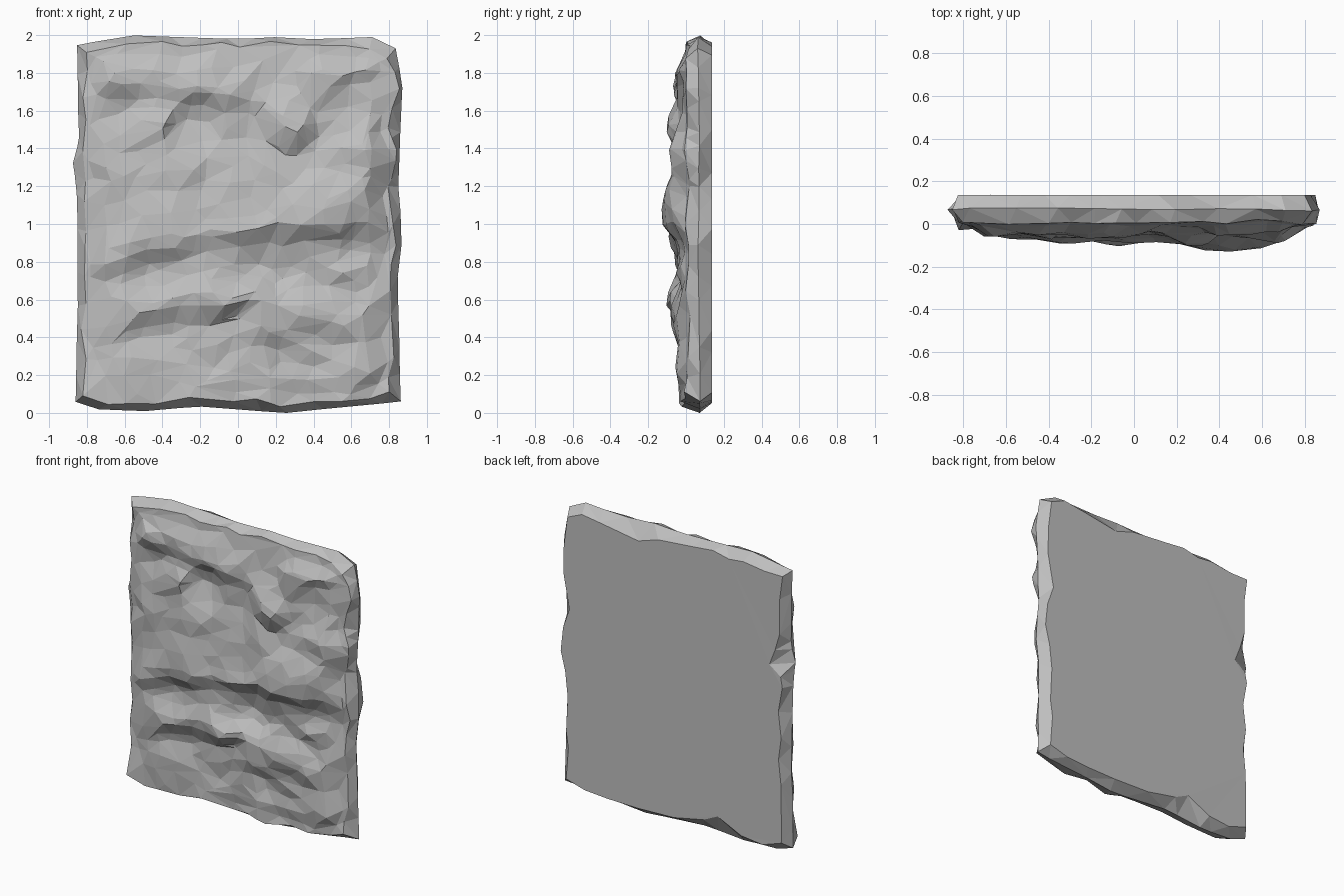
import bpy
import bmesh
import math
from mathutils import Vector, noise

cube = bpy.data.objects.get("Cube")
if cube:
    bpy.data.objects.remove(cube, do_unlink=True)

NX, NZ = 58, 68          # working resolution before simplification
TARGET_TRIS = 950        # facet count of the finished slab

# Wobbling outline: each side is a short list of (position along side, offset)
LEFT = [(0, -.86), (.25, -.85), (.57, -.85), (.68, -.875), (.73, -.84), (.85, -.85), (1, -.85)]
RIGHT = [(0, .86), (.15, .855), (.35, .845), (.48, .87), (.6, .85), (.7, .855), (.9, .87), (1, .835)]
BOTTOM = [(0, .06), (.07, .02), (.21, .01), (.38, .035), (.63, .0), (.82, .03), (1, .06)]
TOP = [(0, 1.95), (.17, 2.0), (.5, 1.98), (.61, 1.99), (.73, 1.98), (.93, 1.99), (1, 1.93)]

# Ledges: fade above the crest, fade below it, then crest points (x, z, height)
LEDGES = [
    (.26, .09, [(-.85, .8, .03), (-.6, .84, .05), (-.2, .94, .06), (.1, .98, .065),
                (.45, 1.02, .1), (.65, 1.02, .075), (.85, 1.0, .03)]),
    (.10, .09, [(-.7, .54, .01), (-.5, .55, .05), (-.15, .6, .065), (.1, .6, .065),
                (.3, .55, .05), (.6, .48, .035), (.8, .45, .01)]),
    (.08, .07, [(-.2, .36, .0), (.0, .42, .025), (.12, .47, .04), (.3, .38, .03), (.6, .27, .015),
                (.8, .22, .0)]),
    (.13, .07, [(-.8, 1.76, .01), (-.6, 1.76, .03), (-.25, 1.74, .04), (.0, 1.68, .035),
                (.15, 1.63, .02), (.3, 1.6, .0)]),
    (.14, .10, [(.35, 1.26, .0), (.5, 1.32, .035), (.7, 1.44, .055), (.85, 1.47, .03)]),
    (.14, .16, [(-.85, 1.4, .02), (-.6, 1.38, .03), (-.4, 1.36, .03), (-.2, 1.25, .02), (.0, 1.2, .01)]),
    (.08, .07, [(.3, 1.76, .0), (.45, 1.82, .018), (.6, 1.84, .022), (.8, 1.82, .015)]),
]

# Rounded lumps and hollows: x, z, radius x, radius z, height
LUMPS = [
    (.27, 1.53, .12, .1, .075),
    (-.38, 1.53, .08, .09, .035),
    (-.1, 1.45, .16, .1, -.012),
    (.57, .72, .07, .08, .025),
    (.35, 1.22, .22, .12, .02),
]

# Chips broken out of the back edge: x, z, radius, depth
CHIPS = [(-.87, 1.35, .09, .1), (.3, 1.98, .16, .07), (-.4, .02, .14, .08), (.87, 1.3, .1, .04)]


def along(points, t):
    """Piecewise linear value at t."""
    if t <= points[0][0]:
        return points[0][1]
    for (a, p), (b, q) in zip(points, points[1:]):
        if t <= b:
            return p + (q - p) * (t - a) / (b - a)
    return points[-1][1]


def smooth(t):
    t = max(0, min(1, t))
    return t * t * (3 - 2 * t)


def rough(x, z, fx, fz, seed):
    """Slanted noise that follows the bedding of the stone."""
    return noise.noise(Vector((x * fx, z * fz - x * fx * .3, seed)))


def outline(u, v, inset):
    """Position inside the outline, pulled in by inset."""
    lo, hi = along(LEFT, v) + inset, along(RIGHT, v) - inset
    bot, top = along(BOTTOM, u) + inset, along(TOP, u) - inset
    return lo + (hi - lo) * u, bot + (top - bot) * v


def relief(x, z):
    """How far the carved front stands out at a point."""
    h = 0
    for up, down, pts in LEDGES:
        crest = along([(p[0], p[1]) for p in pts], x)
        height = along([(p[0], p[2]) for p in pts], x)
        d = z - crest
        h += height * math.exp(-(d / (up if d > 0 else down)) ** 2)
    for cx, cz, rx, rz, height in LUMPS:
        h += height * math.exp(-((x - cx) / rx) ** 2 - ((z - cz) / rz) ** 2)
    return h + .018 * rough(x, z, 3, 5, 2) + .014 * rough(x, z, 7, 9, 5)


bm = bmesh.new()

# Carved front surface
front = []
for j in range(NZ + 1):
    row = []
    for i in range(NX + 1):
        u, v = i / NX, j / NZ
        x, z = outline(u, v, .04)
        edge = min(u * 1.7, (1 - u) * 1.7, v * 1.9, (1 - v) * 1.9)
        y = .008 + .03 * rough(x, z, 4, 4, 9) - .03 * smooth(1 - z / .3)
        y -= smooth(edge / .15) * (.026 + relief(x, z))
        x += .045 * rough(x, z, 5, 5, 20)
        z += .035 * rough(x, z, 5, 5, 30)
        row.append(bm.verts.new((x, y, z)))
    front.append(row)
for j in range(NZ):
    for i in range(NX):
        a, b = front[j][i:i + 2]
        d, c = front[j + 1][i:i + 2]
        bm.faces.new((a, b, c, d))

# Border walk shared by the front edge, the outer rim and the back edge
border = [(i, 0) for i in range(NX)] + [(NX, j) for j in range(NZ)]
border += [(i, NZ) for i in range(NX, 0, -1)] + [(0, j) for j in range(NZ, 0, -1)]
front_ring = [front[j][i] for i, j in border]
rim_ring, back_ring = [], []
for i, j in border:
    u, v = i / NX, j / NZ
    x, z = outline(u, v, 0)
    rim_ring.append(bm.verts.new((x, .07 + .015 * rough(x, z, 3, 3, 40), z)))
    inset = .042 + .035 * rough(x, z, 4, 4, 50)
    for cx, cz, radius, depth in CHIPS:
        inset += depth * math.exp(-((x - cx) ** 2 + (z - cz) ** 2) / radius ** 2)
    x, z = outline(u, v, inset)
    back_ring.append(bm.verts.new((x, .137, z)))

# Chamfered sides and flat back
count = len(border)
for near, far in ((front_ring, rim_ring), (rim_ring, back_ring)):
    for k in range(count):
        n = (k + 1) % count
        bm.faces.new((near[k], far[k], far[n], near[n]))
bm.faces.new(back_ring)
bmesh.ops.recalc_face_normals(bm, faces=bm.faces[:])
bmesh.ops.triangulate(bm, faces=bm.faces[:])
total = len(bm.faces)

mesh = bpy.data.meshes.new("rock_slab")
bm.to_mesh(mesh)
bm.free()
slab = bpy.data.objects.new("rock_slab", mesh)
bpy.context.collection.objects.link(slab)

# Simplify into irregular flat facets
facets = slab.modifiers.new("facets", 'DECIMATE')
facets.ratio = TARGET_TRIS / total
bpy.context.view_layer.update()
graph = bpy.context.evaluated_depsgraph_get()
slab.data = bpy.data.meshes.new_from_object(slab.evaluated_get(graph))
slab.modifiers.clear()
bpy.data.meshes.remove(mesh)
slab.data.name = "rock_slab"

# Rest the slab on the ground
verts = slab.data.vertices
lowest = min(v.co.z for v in verts)
for v in verts:
    v.co.z -= lowest
slab.data.polygons.foreach_set("use_smooth", [False] * len(slab.data.polygons))

# Plain grey stone
stone = bpy.data.materials.new("grey_stone")
stone.use_nodes = True
grey = (.52, .52, .52, 1)
stone.diffuse_color = grey
stone.node_tree.nodes["Principled BSDF"].inputs["Base Color"].default_value = grey
slab.data.materials.clear()
slab.data.materials.append(stone)
